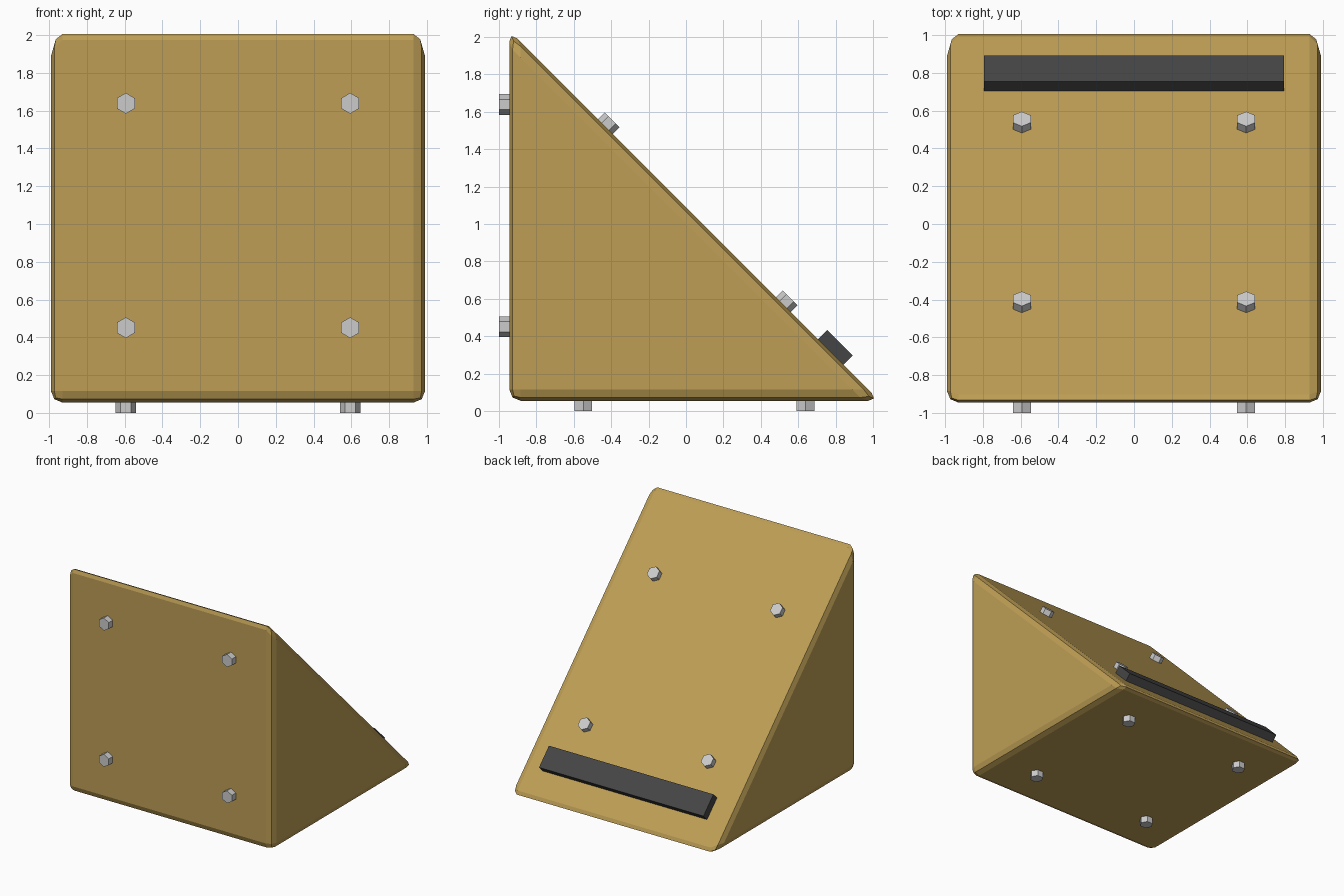
import bpy, bmesh, math
from mathutils import Vector

if "Cube" in bpy.data.objects:
    bpy.data.objects.remove(bpy.data.objects["Cube"])

S = 0.99            # half leg of the wedge
CY, CZ = 0.045, 1.045  # centre of the slope


def material(name, color):
    m = bpy.data.materials.new(name)
    m.diffuse_color = (*color, 1)
    m.use_nodes = True
    m.node_tree.nodes["Principled BSDF"].inputs["Base Color"].default_value = m.diffuse_color
    return m


def prism(name, profile, depth, mat=None):
    """Extrude a closed list of 3D points along a vector."""
    bm = bmesh.new()
    face = bm.faces.new([bm.verts.new(p) for p in profile])
    ext = bmesh.ops.extrude_face_region(bm, geom=[face], use_keep_orig=True)
    verts = [e for e in ext["geom"] if isinstance(e, bmesh.types.BMVert)]
    bmesh.ops.translate(bm, verts=verts, vec=depth)
    bmesh.ops.recalc_face_normals(bm, faces=bm.faces)
    me = bpy.data.meshes.new(name)
    bm.to_mesh(me)
    bm.free()
    ob = bpy.data.objects.new(name, me)
    bpy.context.collection.objects.link(ob)
    if mat:
        me.materials.append(mat)
    return ob


wood = material("ochre", (0.51, 0.34, 0.09))
dark = material("dark_grey", (0.06, 0.06, 0.06))
X, Y, Z = Vector((1, 0, 0)), Vector((0, 1, 0)), Vector((0, 0, 1))
down = (Y - Z).normalized()     # down the slope
out = (Y + Z).normalized()      # slope normal
mid = Vector((0, CY, CZ))

# Wedge body with rounded edges
body = prism("wedge_body",
             [mid + Vector((-S, -S, -S)), mid + Vector((-S, S, -S)), mid + Vector((-S, -S, S))],
             X * 2 * S, wood)
bev = body.modifiers.new("bevel", 'BEVEL')
bev.width = 0.06
bev.segments = 2
bev.limit_method = 'NONE'


# Hex bolts: centre, corner direction, outward normal, height
def bolt(name, c, v, n, h):
    u = v.cross(n)
    pts = [c - n * 0.02 + 0.055 * (v * math.cos(k * math.pi / 3) + u * math.sin(k * math.pi / 3))
           for k in range(6)]
    prism(name, pts, n * (h + 0.02))


for sx in (-1, 1):
    for t in (-1, 1):
        x = X * sx * 0.594
        bolt("front_bolt", mid + x - Y * S + Z * t * 0.594, Z, -Y, 0.055)
        bolt("bottom_bolt", mid + x - Z * S + Y * t * 0.594, X, -Z, 0.055)
        bolt("slope_bolt", mid + x + down * t * 0.673, down, out, 0.05)

# Dark ledge bar near the foot of the slope
c = Vector((-0.793, 0.774, 0.316)) - out * 0.03
prism("ledge_bar",
      [c - down * 0.097, c + down * 0.097, c + down * 0.097 + out * 0.1, c - down * 0.097 + out * 0.1],
      X * 1.586, dark)
